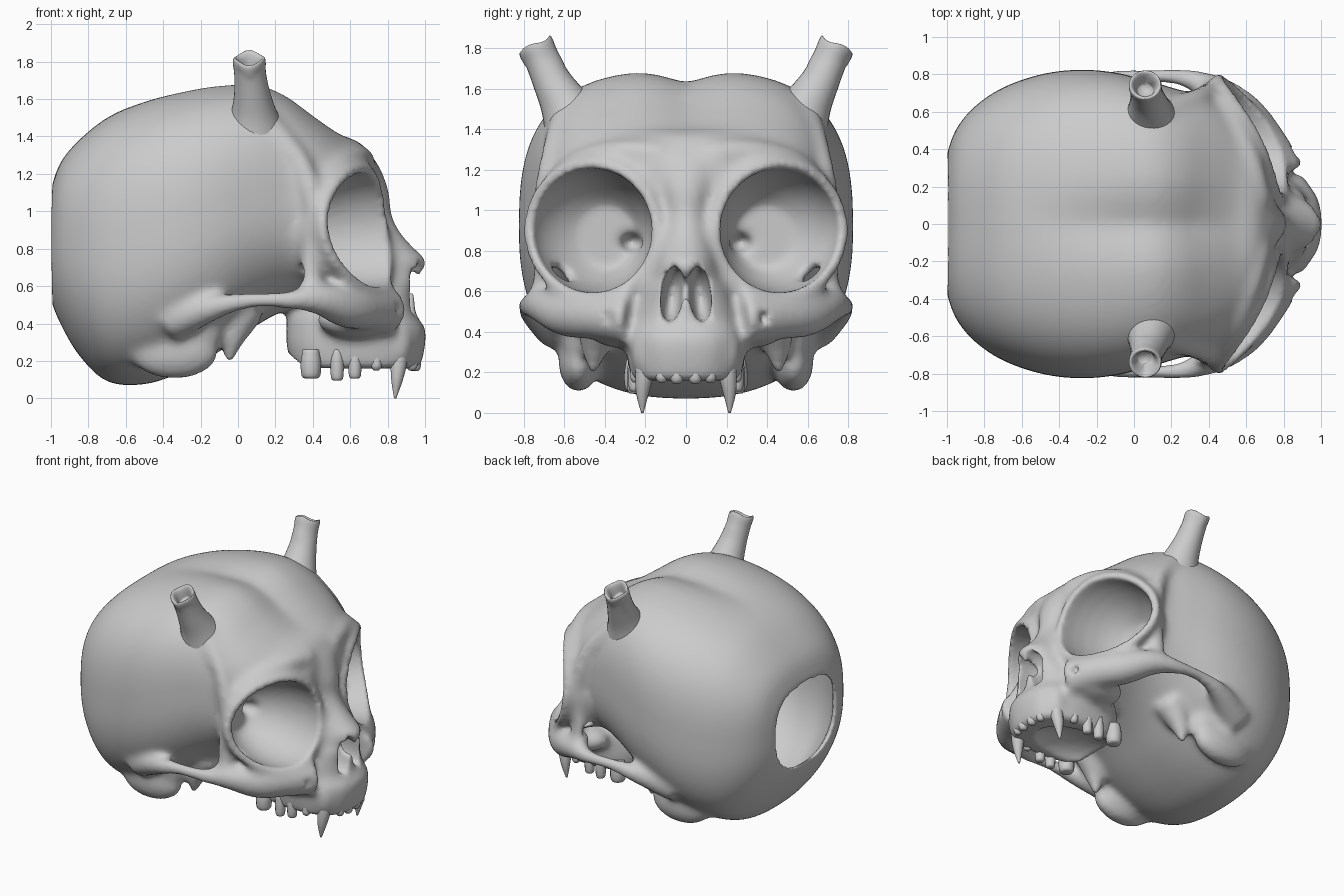
import bpy, bmesh, math
from mathutils import Vector, Matrix

if "Cube" in bpy.data.objects:
    bpy.data.objects.remove(bpy.data.objects["Cube"])

TAU = math.tau


def finish(bm, name):
    bmesh.ops.recalc_face_normals(bm, faces=bm.faces)
    me = bpy.data.meshes.new(name)
    bm.to_mesh(me)
    bm.free()
    ob = bpy.data.objects.new(name, me)
    bpy.context.collection.objects.link(ob)
    for p in me.polygons:
        p.use_smooth = True
    return ob


def spline(pts, k=5):
    """Smooth curve through tuples of any length."""
    out = []
    for i in range(len(pts) - 1):
        a, b, c, d = pts[max(i - 1, 0)], pts[i], pts[i + 1], pts[min(i + 2, len(pts) - 1)]
        for j in range(k):
            t = j / k
            out.append([0.5 * (2 * q + (r - p) * t + (2 * p - 5 * q + 4 * r - s) * t * t
                               + (3 * q - p - 3 * r + s) * t ** 3)
                        for p, q, r, s in zip(a, b, c, d)])
    return out + [list(pts[-1])]


def loft(bm, rings, s=1, closed=False):
    vs = [[bm.verts.new((p[0], p[1] * s, p[2])) for p in r] for r in rings]
    n = len(vs[0])
    pairs = list(zip(vs, vs[1:])) + ([(vs[-1], vs[0])] if closed else [])
    for a, b in pairs:
        for i in range(n):
            bm.faces.new((a[i], a[(i + 1) % n], b[(i + 1) % n], b[i]))
    if not closed:
        bm.faces.new(vs[0])
        bm.faces.new(vs[-1][::-1])


def tube(bm, pts, s=1, k=5, ref=(0, 0, 1), axis=None, n=20, closed=False):
    P = spline(pts, k) if k else pts
    rings, m = [], len(P)
    for i, p in enumerate(P):
        lo, hi = (P[i - 1], P[(i + 1) % m]) if closed else (P[max(i - 1, 0)], P[min(i + 1, m - 1)])
        t = Vector(axis) if axis else Vector(hi[:3]) - Vector(lo[:3])
        u = t.cross(Vector(ref)).normalized()
        v = t.cross(u).normalized()
        rings.append([Vector(p[:3]) + p[3] * (u * math.cos(TAU * j / n) + v * math.sin(TAU * j / n))
                      for j in range(n)])
    loft(bm, rings, s, closed)


def blob(bm, c, r, s=1, tilt=0):
    M = (Matrix.Translation((c[0], c[1] * s, c[2])) @ Matrix.Rotation(tilt * s, 4, 'X')
         @ Matrix.Diagonal((*r, 1)))
    bmesh.ops.create_icosphere(bm, subdivisions=3, radius=1, matrix=M)


def sup(a, n):
    c, d = math.cos(a), math.sin(a)
    return math.copysign(abs(c) ** (2 / n), c), math.copysign(abs(d) ** (2 / n), d)


def vault(stations, groove=0.06, n=72):
    """Braincase sections across x: x, bottom, top, half width."""
    rings = []
    for x, zb, zt, hw in spline(stations):
        ring = []
        for j in range(n):
            a = TAU * j / n
            cy, cz = sup(a, 2.9 if math.sin(a) > 0 else 2.4)
            y, z = hw * cy, (zb + zt) / 2 + (zt - zb) / 2 * cz
            if cz > 0:
                fade = min(1, max(0, (x + 0.6) / 0.6)) * min(1, max(0, (0.6 - x) / 0.3))
                z -= groove * fade * math.exp(-(y / 0.13) ** 2)
            ring.append((x, y, z))
        rings.append(ring)
    return rings


def orbit_ring(s, r, back=0.28, n=40):
    """Eye socket section; s = 0 at the rim, 1 at the back."""
    ring, q = [], r * math.sqrt(1 - 0.75 * max(s, 0) ** 2)
    for j in range(n):
        c, d = math.cos(TAU * j / n), math.sin(TAU * j / n)
        y = 0.46 + r * c
        rim = 0.775 - 0.33 * ((y - 0.14) / 0.65) ** 2 - 0.04 * d
        ring.append((rim + (back - rim) * s, 0.46 - 0.07 * s + q * c * .98, 0.9 - 0.03 * s + q * 1.03 * d))
    return ring


# braincase
bm = bmesh.new()
loft(bm, vault([(-1, .52, 1.12, .38), (-.95, .40, 1.26, .51), (-.85, .23, 1.38, .63),
                (-.7, .09, 1.50, .73), (-.5, .075, 1.59, .80), (-.3, .14, 1.645, .825),
                (-.1, .25, 1.68, .81), (.1, .39, 1.685, .76), (.25, .47, 1.63, .715),
                (.4, .52, 1.52, .68), (.54, .55, 1.42, .60), (.66, .65, 1.36, .42),
                (.74, .8, 1.26, .22)]))

# brow, nose bridge and upper jaw: z, back x, front x, half width
rings = []
for z, xb, xf, hw in spline([(1.36, .4, .65, .24), (1.25, .4, .75, .22), (1.1, .4, .81, .16),
                             (1.0, .4, .82, .13), (.9, .4, .86, .14), (.8, .4, .945, .16),
                             (.73, .4, 1.01, .17), (.6, .38, .95, .23), (.45, .27, .95, .28),
                             (.38, .26, 1.0, .29), (.28, .26, 1.0, .29), (.16, .29, .975, .27)]):
    e = 2.0 if z > .65 else 2.6
    rings.append([((xb + xf) / 2 + (xf - xb) / 2 * sup(TAU * j / 48, e)[0],
                   hw * sup(TAU * j / 48, e)[1], z) for j in range(48)])
loft(bm, rings)

for s in (1, -1):
    # eye socket cup and softly raised rim
    loft(bm, [orbit_ring(i / 6, .33, .22) for i in range(7)], s)
    tube(bm, [(*p, .035) for p in orbit_ring(0, .32)], s, k=0, ref=(1, 0, 0), n=12, closed=True)
    # brow swelling above the socket
    tube(bm, [(.67, .12, 1.27, .07), (.62, .32, 1.28, .07), (.53, .52, 1.23, .07), (.44, .66, 1.12, .06)], s)
    # bar behind the socket, curving back up towards the horn
    tube(bm, [(.40, .70, .56, .07), (.39, .70, .72, .055), (.41, .70, .92, .055), (.39, .69, 1.10, .06),
              (.33, .66, 1.26, .06), (.22, .61, 1.38, .08), (.1, .55, 1.48, .11)], s, ref=(1, 0, 0))
    # cheekbone and arch
    tube(bm, [(.78, .26, .47, .14), (.70, .43, .48, .12), (.58, .59, .49, .115), (.43, .715, .53, .085),
              (.25, .785, .525, .048), (.05, .785, .52, .044), (-.12, .75, .49, .07),
              (-.36, .63, .42, .12)], s)
    blob(bm, (.62, .34, .42), (.20, .14, .10), s)
    # ear bump and spur below the arch
    blob(bm, (-.34, .53, .25), (.24, .10, .15), s)
    blob(bm, (-.2, .52, .36), (.12, .09, .12), s)
    tube(bm, [(.03, .43, .48, .12), (-.03, .45, .32, .07), (-.05, .46, .18, .02)], s, ref=(1, 0, 0))
    # tooth root ridges
    blob(bm, (.86, .21, .30), (.07, .06, .13), s)
skull = finish(bm, "skull")

# hollows: brain cavity, palate, sockets, nostrils, small openings
bm = bmesh.new()
loft(bm, vault([(-1.08, .53, 1.11, .34), (-.98, .52, 1.12, .35), (-.92, .46, 1.18, .43),
                (-.82, .32, 1.31, .55), (-.65, .18, 1.45, .67), (-.4, .18, 1.55, .74),
                (-.15, .32, 1.58, .73), (.02, .44, 1.55, .65), (.12, .6, 1.38, .48)], 0.05))
blob(bm, (.50, 0, .13), (.36, .20, .13))
for s in (1, -1):
    loft(bm, [orbit_ring(q, .298) for q in (-.6, -.2, 0, .2, .4, .6, .75, .9, 1)], s)
    blob(bm, (.30, .27, .84), (.11, .06, .05), s)
    tube(bm, [(.46, .58, .70, .05), (.33, .68, .66, .05), (.22, .79, .63, .04)], s)
    blob(bm, (.93, .068, .585), (.2, .056, .145), s, .12)
    blob(bm, (.85, .385, .47), (.10, .025, .04), s)
cut = finish(bm, "hollow_cutter")
cut.hide_render = True


def mod(ob, kind, **kw):
    m = ob.modifiers.new(kind, kind)
    for k, v in kw.items():
        setattr(m, k, v)


mod(cut, 'REMESH', mode='VOXEL', voxel_size=.02)
mod(skull, 'REMESH', mode='VOXEL', voxel_size=.02)
mod(skull, 'SMOOTH', factor=.5, iterations=14)
mod(skull, 'BOOLEAN', operation='DIFFERENCE', object=cut, solver='MANIFOLD')
mod(skull, 'REMESH', mode='VOXEL', voxel_size=.018, use_smooth_shade=True)
mod(skull, 'SMOOTH', factor=.5, iterations=3)
done = bpy.data.meshes.new_from_object(skull.evaluated_get(bpy.context.evaluated_depsgraph_get()))
skull.modifiers.clear()
skull.data = done
bpy.data.objects.remove(cut)

# horns with a hollow broken tip
for s, side in ((1, "left"), (-1, "right")):
    bm = bmesh.new()
    ax = (-.02, .42, .9)
    tube(bm, [(.09, .54, 1.42, .17), (.085, .60, 1.53, .122), (.075, .663, 1.64, .095),
              (.065, .71, 1.74, .085), (.06, .738, 1.80, .088), (.06, .745, 1.82, .080),
              (.06, .737, 1.80, .06), (.06, .71, 1.74, .04)], s, k=4, ref=(1, 0, 0), axis=ax, n=28)
    for v in bm.verts:
        if v.co.z > 1.72:
            v.co.z += .008 * math.sin(3 * math.atan2(v.co.y * s - .74, v.co.x - .06))
    finish(bm, "horn_" + side)

# teeth: x, y, tip z, radius
bm = bmesh.new()
for s in (1, -1):
    for x, y, z, r in ((.945, .045, .145, .033), (.93, .12, .15, .03), (.74, .245, .15, .03),
                       (.625, .25, .105, .035), (.53, .255, .095, .036), (.39, .25, .105, .055)):
        tube(bm, [(x, y, .26, r * .8), (x, y, .19, r), (x, y, z + .015, r * .9), (x, y, z, r * .5)],
             s, k=3, ref=(1, 0, 0), n=12)
    tube(bm, [(.86, .20, .30, .04), (.86, .205, .2, .045), (.85, .215, .1, .032), (.84, .215, 0, .006)],
         s, ref=(1, 0, 0), n=14)
finish(bm, "teeth")
